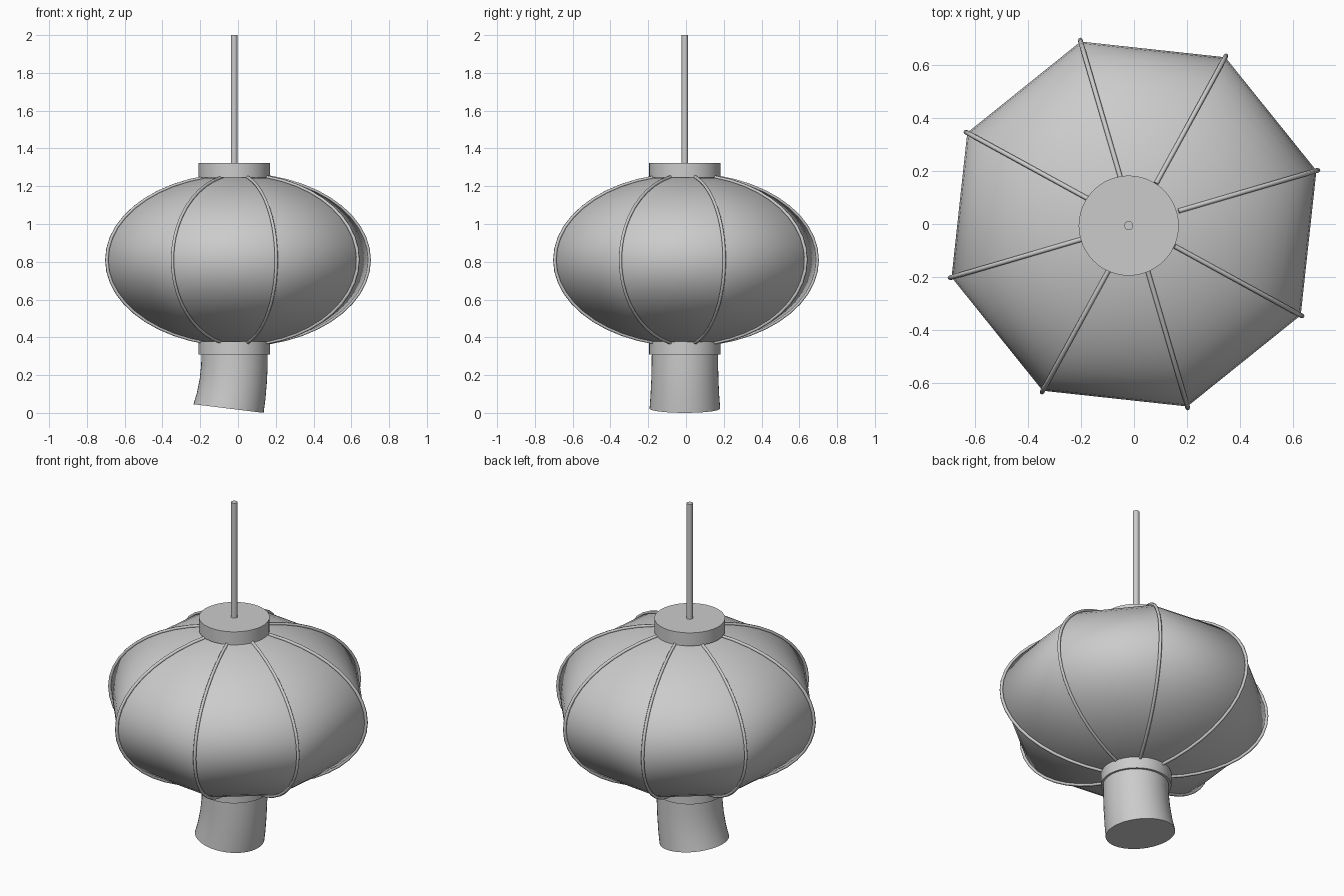
import bpy, bmesh
from math import sin, cos, pi, radians

if "Cube" in bpy.data.objects:
    bpy.data.objects.remove(bpy.data.objects["Cube"])

CX, CY = -0.02, -0.006          # axis of caps, rod and tassel
MID, R, H = 0.81, 0.718, 0.448  # shade centre height, radius, half height
START = radians(16.3)           # angle of the first rib


def finish(obj, angle):
    bpy.ops.object.select_all(action='DESELECT')
    obj.select_set(True)
    bpy.context.view_layer.objects.active = obj
    bpy.ops.object.shade_smooth_by_angle(angle=radians(angle))


def cylinder(name, r, z0, z1, sides=48):
    bpy.ops.mesh.primitive_cylinder_add(vertices=sides, radius=r, depth=z1 - z0,
                                        location=(CX, CY, (z0 + z1) / 2))
    obj = bpy.context.object
    obj.name = name
    finish(obj, 30)


def loft(name, rings, smooth):
    """Join rings of points with quads and close both ends."""
    bm = bmesh.new()
    loops = [[bm.verts.new(p) for p in ring] for ring in rings]
    n = len(loops[0])
    for a, b in zip(loops, loops[1:]):
        for i in range(n):
            j = (i + 1) % n
            bm.faces.new((a[i], a[j], b[j], b[i]))
    bm.faces.new(loops[0][::-1])
    bm.faces.new(loops[-1])
    bmesh.ops.recalc_face_normals(bm, faces=bm.faces)
    me = bpy.data.meshes.new(name)
    bm.to_mesh(me)
    bm.free()
    obj = bpy.data.objects.new(name, me)
    bpy.context.collection.objects.link(obj)
    finish(obj, smooth)


# Eight-panel paper shade
rings = []
for k in range(1, 24):
    t = -pi / 2 + pi * k / 24
    rings.append([(R * cos(t) * cos(START + i * pi / 4),
                   R * cos(t) * sin(START + i * pi / 4),
                   MID + H * sin(t)) for i in range(8)])
loft("shade", rings, 50)

# Ribs along the panel seams
for i in range(8):
    a = START + i * pi / 4
    cu = bpy.data.curves.new(f"rib_{i + 1}", 'CURVE')
    cu.dimensions = '3D'
    cu.bevel_depth = 0.009
    cu.bevel_resolution = 1
    cu.use_fill_caps = True
    sp = cu.splines.new('POLY')
    steps = 20
    sp.points.add(steps)
    for k in range(steps + 1):
        t = radians(-76 + 152 * k / steps)
        r = (R + 0.006) * cos(t)
        sp.points[k].co = (r * cos(a), r * sin(a), MID + (H + 0.004) * sin(t), 1)
    bpy.context.collection.objects.link(bpy.data.objects.new(f"rib_{i + 1}", cu))

# Caps and hanging rod
cylinder("top_cap", 0.189, 1.245, 1.322)
cylinder("bottom_cap", 0.189, 0.31, 0.378)
cylinder("hanging_rod", 0.017, 1.30, 2.0, 24)

# Tassel, swept to one side: (centre x, centre z, radius, tilt)
path = [(-0.018, 0.33, 0.175, 0), (-0.019, 0.25, 0.176, 1.5), (-0.025, 0.17, 0.178, 3.5),
        (-0.036, 0.09, 0.182, 5.5), (-0.050, 0.023, 0.187, 7)]
rings = []
for x, z, r, tilt in path:
    tl = radians(tilt)
    rings.append([(x + r * cos(u) * cos(tl), CY + r * sin(u), z - r * cos(u) * sin(tl))
                  for u in (2 * pi * i / 48 for i in range(48))])
loft("tassel", rings, 30)
